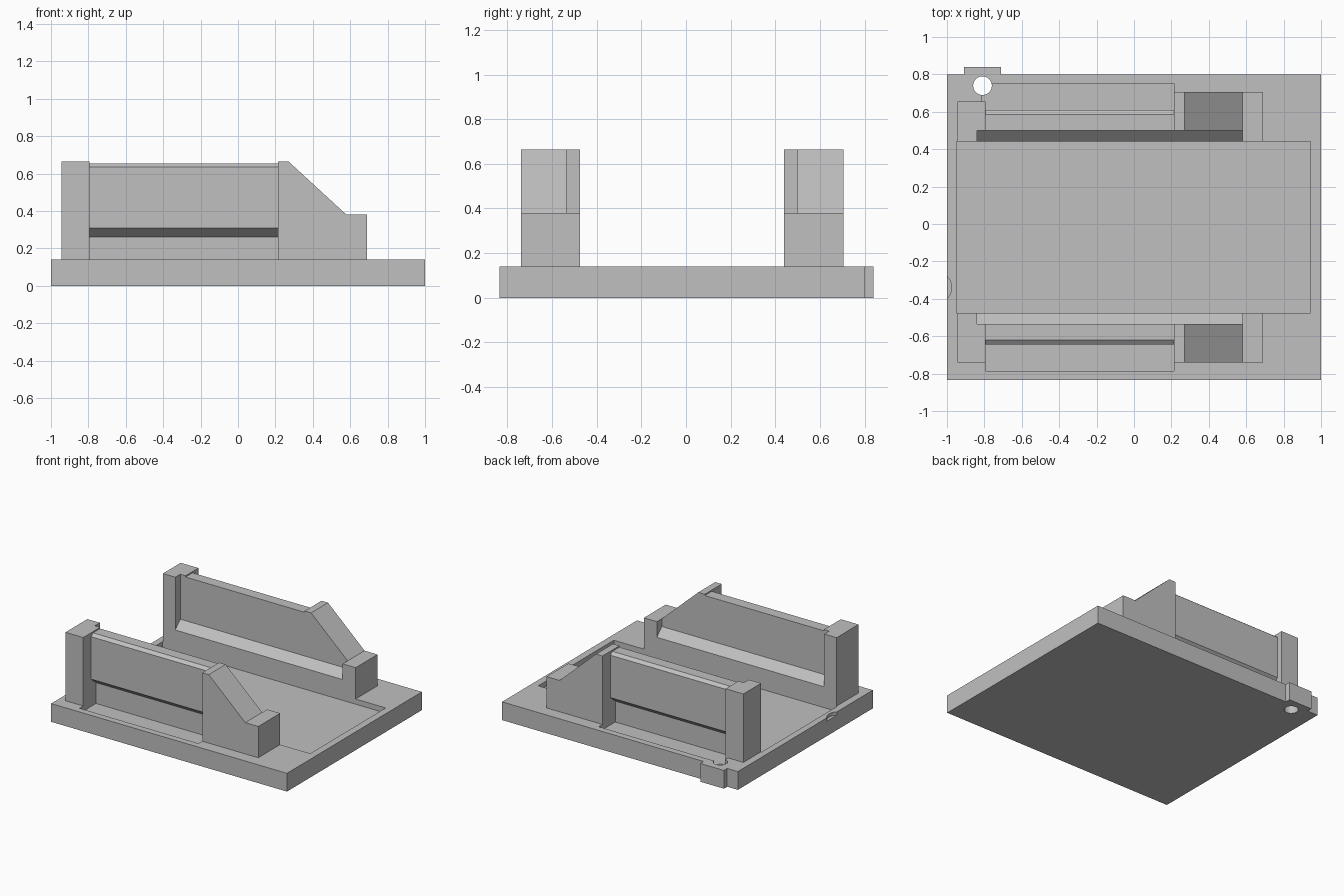
import bpy
import bmesh
from math import cos, sin, tau

cube = bpy.data.objects.get("Cube")
if cube:
    bpy.data.objects.remove(cube, do_unlink=True)

grey = bpy.data.materials.new("light_grey")
grey.use_nodes = True
colour = (0.53, 0.53, 0.53, 1)
grey.diffuse_color = colour
grey.node_tree.nodes["Principled BSDF"].inputs["Base Color"].default_value = colour


def prism(name, profile, lo, hi, axis):
    """Extrude a profile along an axis; the profile uses the other two axes in order."""
    bm = bmesh.new()

    def place(p, d):
        co = list(p)
        co.insert("xyz".index(axis), d)
        return bm.verts.new(co)

    a = [place(p, lo) for p in profile]
    b = [place(p, hi) for p in profile]
    bm.faces.new(a)
    bm.faces.new(b)
    for i in range(len(a)):
        j = (i + 1) % len(a)
        bm.faces.new((a[i], a[j], b[j], b[i]))
    bmesh.ops.recalc_face_normals(bm, faces=bm.faces)
    mesh = bpy.data.meshes.new(name)
    bm.to_mesh(mesh)
    bm.free()
    mesh.materials.append(grey)
    ob = bpy.data.objects.new(name, mesh)
    bpy.context.collection.objects.link(ob)
    return ob


def box(name, x0, x1, y0, y1, z0, z1):
    y0, y1 = sorted((y0, y1))
    return prism(name, [(x0, y0), (x1, y0), (x1, y1), (x0, y1)], z0, z1, "z")


def cylinder(name, x, y, r, z0, z1, n=32):
    ring = [(x + r * cos(tau * i / n), y + r * sin(tau * i / n)) for i in range(n)]
    return prism(name, ring, z0, z1, "z")


def combine(ob, tool, operation="DIFFERENCE"):
    """Apply a boolean and remove the tool object."""
    tool.hide_render = True
    mod = ob.modifiers.new("cut", "BOOLEAN")
    mod.operation = operation
    mod.solver = "EXACT"
    mod.object = tool
    graph = bpy.context.evaluated_depsgraph_get()
    graph.update()
    mesh = bpy.data.meshes.new_from_object(ob.evaluated_get(graph))
    ob.modifiers.clear()
    ob.data = mesh
    bpy.data.objects.remove(tool, do_unlink=True)


BASE, FLOOR, TOP = 0.14, 0.10, 0.665
LEFT, RIGHT = -0.795, 0.215      # ends of the wall panels

# Base plate with rear tab, shallow tray, round hole and edge dimple
base = prism("base_plate", [(-1, -0.835), (1, -0.835), (1, 0.8), (-0.71, 0.8),
                            (-0.71, 0.84), (-0.91, 0.84), (-0.91, 0.8), (-1, 0.8)],
             0, BASE, "z")
combine(base, box("tray_cutter", -0.95, 0.945, -0.475, 0.44, FLOOR, 0.3))
combine(base, cylinder("dimple_cutter", -1.06, -0.34, 0.085, 0.115, 0.3))

# Two mirrored side walls, offsets measured outward from the inner face
for side, inner, s, post_depth in (("front", -0.475, -1, 0.265),
                                   ("rear", 0.44, 1, 0.215)):
    def out(d):
        return inner + s * d

    def section(name, points, x0, x1):
        return prism(name, [(out(d), z) for d, z in points], x0, x1, "x")

    # Shallow slot in the base along the outer side of the panel
    combine(base, box("slot_cutter", LEFT, RIGHT, out(0.11), out(0.31), FLOOR, 0.3))

    # Stepped panel with a chamfered top edge
    section(side + "_wall_panel",
            [(0, BASE), (0, 0.26), (0.06, 0.32), (0.06, 0.655), (0.145, 0.655),
             (0.17, 0.635), (0.17, 0.31), (0.11, 0.26), (0.11, BASE)], LEFT, RIGHT)

    # End post and sloped buttress, both relieved along the inner ledge
    post = box(side + "_end_post", -0.945, LEFT, inner, out(post_depth), BASE, TOP)
    y0, y1 = sorted((inner, out(0.265)))
    buttress = prism(side + "_buttress",
                     [(RIGHT, BASE), (0.69, BASE), (0.69, 0.38), (0.58, 0.38),
                      (0.27, TOP), (RIGHT, TOP)], y0, y1, "y")
    for part in (post, buttress):
        combine(part, section("ledge_cutter",
                              [(-0.1, 0.26), (0, 0.26), (0.06, 0.32),
                               (0.06, 0.8), (-0.1, 0.8)], -0.84, 0.58))

# Rear slot extension beside the post, and the through hole
combine(base, box("slot_end_cutter", -0.815, -0.78, 0.655, 0.75, FLOOR, 0.3))
combine(base, cylinder("hole_cutter", -0.81, 0.74, 0.05, -0.1, 0.3))
